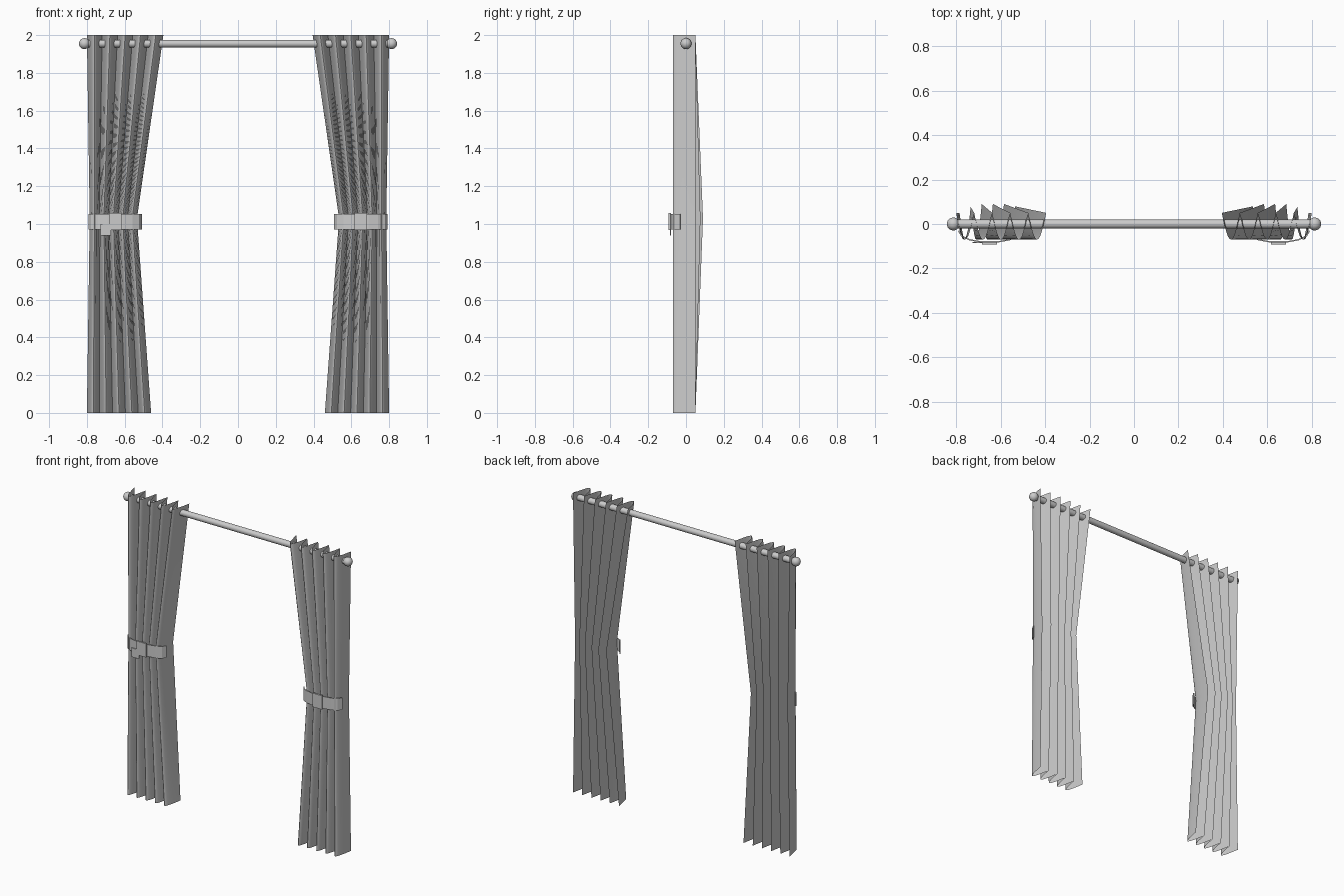
import bpy, bmesh, math
from mathutils import Vector

if "Cube" in bpy.data.objects:
    bpy.data.objects.remove(bpy.data.objects["Cube"])

FOLDS, STEPS = 5, 12
FRONT = -0.07


def finish(name, bm, angle=None):
    bmesh.ops.recalc_face_normals(bm, faces=bm.faces)
    me = bpy.data.meshes.new(name)
    bm.to_mesh(me)
    bm.free()
    ob = bpy.data.objects.new(name, me)
    bpy.context.collection.objects.link(ob)
    if angle:
        bpy.ops.object.select_all(action='DESELECT')
        ob.select_set(True)
        bpy.context.view_layer.objects.active = ob
        bpy.ops.object.shade_smooth_by_angle(angle=math.radians(angle))
    return ob


# Pleated sheet: rounded folds in front, sharp creases at the back
def curtain(name, side):
    # height, outer x, inner x, extra depth of the creases
    rows = [(0, 0.80, 0.46, 0), (1.03, 0.785, 0.535, 0.04), (2, 0.80, 0.395, 0)]
    bm = bmesh.new()
    grid = []
    n = FOLDS * STEPS
    for z, outer, inner, extra in rows:
        line = []
        for i in range(n + 1):
            u = i / n
            back = 0.05 + extra * min(1, u * 3.3) * (1 if u < 0.82 else 1 - 1.5 * (u - 0.82))
            y = back + (FRONT - back) * abs(math.sin(math.pi * FOLDS * u))
            line.append(bm.verts.new((side * (outer + (inner - outer) * u), y, z)))
        grid.append(line)
    for a, b in zip(grid, grid[1:]):
        for i in range(n):
            bm.faces.new((a[i], a[i + 1], b[i + 1], b[i]))
    return finish(name, bm, 40)


# Flat strap bent around the front of the gathered cloth
def strap(name, side):
    path = [(0.79, -0.03), (0.775, -0.055), (0.74, -0.071), (0.69, -0.08), (0.61, -0.08),
            (0.56, -0.071), (0.525, -0.055), (0.51, -0.03)]
    bm = bmesh.new()
    low = [bm.verts.new((side * x, y, 0.972)) for x, y in path]
    high = [bm.verts.new((side * x, y, 1.052)) for x, y in path]
    for i in range(len(path) - 1):
        bm.faces.new((low[i], low[i + 1], high[i + 1], high[i]))
    ob = finish(name, bm)
    mod = ob.modifiers.new("thickness", 'SOLIDIFY')
    mod.thickness = 0.006
    mod.offset = 0
    return ob


def box(name, center, size):
    bm = bmesh.new()
    bmesh.ops.create_cube(bm, size=1)
    for v in bm.verts:
        v.co = Vector(a * b + c for a, b, c in zip(v.co, size, center))
    return finish(name, bm)


for label, side in (("left", -1), ("right", 1)):
    curtain(label + "_curtain", side)
    strap(label + "_tieback", side)
    box(label + "_tieback_clasp", (side * 0.65, -0.086, 1.013), (0.068, 0.012, 0.092))
    # Rod end ball
    bpy.ops.mesh.primitive_uv_sphere_add(segments=24, ring_count=12, radius=0.029,
                                         location=(side * 0.813, 0, 1.955))
    bpy.context.object.name = label + "_rod_finial"
    bpy.ops.object.shade_smooth_by_angle(angle=math.radians(40))

# Loose strap end below the left clasp
box("left_tieback_end", (-0.70, -0.083, 0.97), (0.055, 0.006, 0.06))

# Curtain rod
bpy.ops.mesh.primitive_cylinder_add(vertices=24, radius=0.02, depth=1.6,
                                    location=(0, 0, 1.955), rotation=(0, math.pi / 2, 0))
bpy.context.object.name = "curtain_rod"
bpy.ops.object.shade_smooth_by_angle(angle=math.radians(40))
